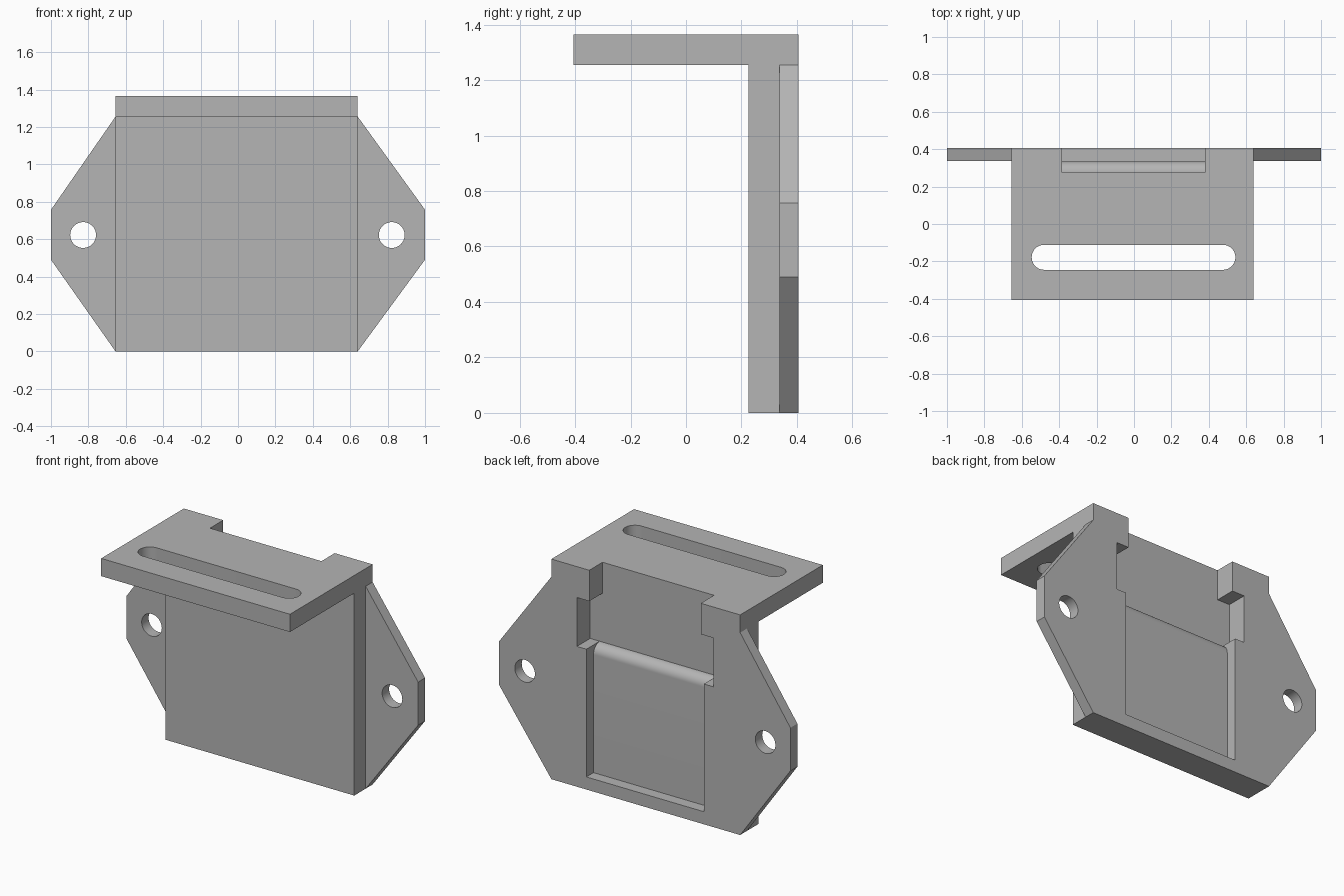
import bpy
import bmesh
from math import sin, cos, pi

cube = bpy.data.objects.get("Cube")
if cube:
    bpy.data.objects.remove(cube, do_unlink=True)

grey = bpy.data.materials.new("plain grey")
grey.use_nodes = True
colour = (0.46, 0.46, 0.46, 1)
grey.diffuse_color = colour
grey.node_tree.nodes["Principled BSDF"].inputs["Base Color"].default_value = colour


def prism(name, profile, axis, low, high):
    """Extrude a 2D profile along an axis; profile holds the other two coordinates in order."""
    def place(p, d):
        co = list(p)
        co.insert("xyz".index(axis), d)
        return co

    bm = bmesh.new()
    ends = [[bm.verts.new(place(p, d)) for p in profile] for d in (low, high)]
    bm.faces.new(ends[0])
    bm.faces.new(ends[1])
    n = len(profile)
    for i in range(n):
        j = (i + 1) % n
        bm.faces.new((ends[0][i], ends[0][j], ends[1][j], ends[1][i]))
    bmesh.ops.recalc_face_normals(bm, faces=bm.faces)
    mesh = bpy.data.meshes.new(name)
    bm.to_mesh(mesh)
    bm.free()
    mesh.materials.append(grey)
    obj = bpy.data.objects.new(name, mesh)
    bpy.context.collection.objects.link(obj)
    return obj


def arc(cx, cy, r, start, end, steps):
    return [(cx + r * cos(start + (end - start) * i / steps),
             cy + r * sin(start + (end - start) * i / steps)) for i in range(steps + 1)]


def rect(a0, a1, b0, b1):
    return [(a0, b0), (a1, b0), (a1, b1), (a0, b1)]


def combine(target, tool, operation):
    mod = target.modifiers.new(operation.lower(), "BOOLEAN")
    mod.operation = operation
    mod.solver = "EXACT"
    mod.object = tool
    bpy.context.view_layer.objects.active = target
    bpy.ops.object.modifier_apply(modifier=mod.name)
    bpy.data.objects.remove(tool, do_unlink=True)


LEFT, RIGHT = 0.64, -0.655      # body sides
FRONT, BACK = -0.405, 0.405
WALL, WING, SLOT = 0.225, 0.337, 0.275   # depths of wall front, wing front, slot floor
SHELF, TOP = 1.255, 1.365

# Upright wall with top shelf, an L seen from the side
bracket = prism("bracket", [(WALL, 0), (BACK, 0), (BACK, TOP), (FRONT, TOP),
                            (FRONT, SHELF), (WALL, SHELF)], "x", RIGHT, LEFT)

# Mounting plate whose tapered ends form the two wings
wings = prism("mounting_plate", [(RIGHT, 0), (LEFT, 0), (1, 0.49), (1, 0.757),
                                 (LEFT, SHELF), (RIGHT, SHELF), (-1, 0.757), (-1, 0.49)],
              "y", WING, BACK)
combine(bracket, wings, "UNION")

# Screw holes in the wings
for x in (-0.828, 0.822):
    hole = prism("hole_cutter", arc(x, 0.622, 0.069, 0, 2 * pi, 48)[:-1], "y", 0, 1)
    combine(bracket, hole, "DIFFERENCE")

# Long round-ended slot in the shelf
r = 0.067
slot = arc(0.542 - r, -0.178, r, -pi / 2, pi / 2, 20) + arc(r - 0.547, -0.178, r, pi / 2, 1.5 * pi, 20)
combine(bracket, prism("slot_cutter", slot, "z", 1, 2), "DIFFERENCE")

# Back recess: top notch, wider band below it, shallow pocket with rounded lip
notch = prism("notch_cutter", rect(SLOT, 0.5, 1.1, 1.5), "x", -0.385, 0.38)
combine(bracket, notch, "DIFFERENCE")
band = prism("band_cutter", rect(SLOT, 0.5, 0.87, 1.173), "x", -0.472, 0.465)
combine(bracket, band, "DIFFERENCE")
lip = 0.06
pocket = [(SLOT + lip, 0.078), (0.5, 0.078), (0.5, 1), (SLOT, 1)]
pocket += arc(SLOT, 0.87 - lip, lip, pi / 2, 0, 14)
combine(bracket, prism("pocket_cutter", pocket, "x", -0.406, 0.4), "DIFFERENCE")

# Smooth the curved walls only
bpy.ops.object.select_all(action="DESELECT")
bracket.select_set(True)
bpy.context.view_layer.objects.active = bracket
bpy.ops.object.shade_smooth_by_angle(angle=pi / 7)
